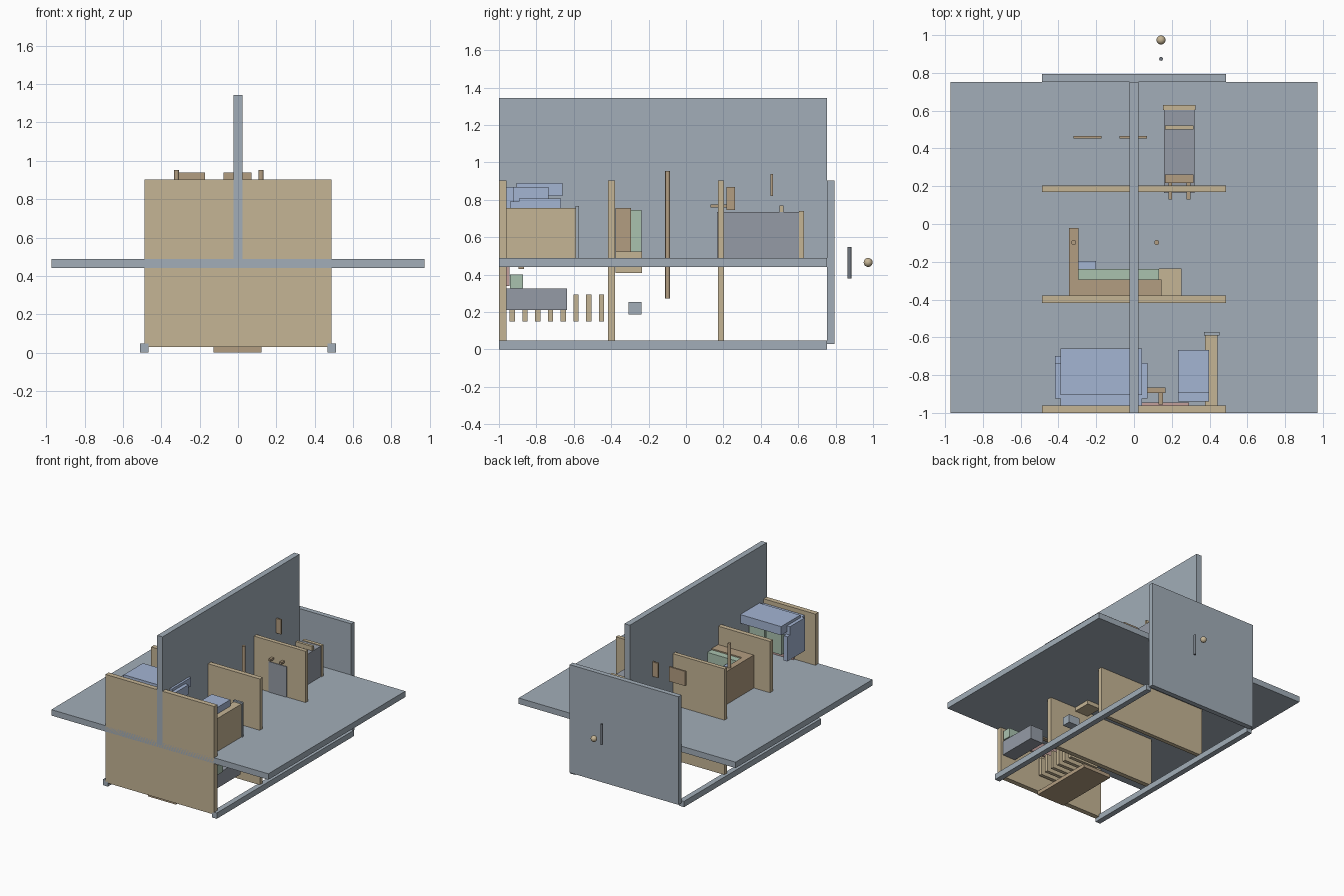
import bpy, math

COLOURS = {
    "slate": (0.36, 0.42, 0.48, 1), "tan": (0.56, 0.46, 0.30, 1),
    "brown": (0.45, 0.34, 0.22, 1), "dark": (0.17, 0.19, 0.22, 1),
    "blue": (0.37, 0.46, 0.65, 1), "green": (0.40, 0.54, 0.43, 1),
    "red": (0.55, 0.35, 0.33, 1), "grey": (0.30, 0.33, 0.38, 1),
}
MATS = {}
for key, rgba in COLOURS.items():
    MATS[key] = bpy.data.materials.new(key)
    MATS[key].diffuse_color = rgba


def box(name, colour, x, y, z):
    """Box from (min, max) pairs on each axis."""
    bpy.ops.mesh.primitive_cube_add(size=1)
    ob = bpy.context.object
    ob.name = name
    ob.location = [(a + b) / 2 for a, b in (x, y, z)]
    ob.scale = [b - a for a, b in (x, y, z)]
    bpy.ops.object.transform_apply(location=False, rotation=False, scale=True)
    ob.data.materials.append(MATS[colour])
    return ob


def rod(name, colour, x, y, z, radius):
    bpy.ops.mesh.primitive_cylinder_add(vertices=16, radius=radius, depth=z[1] - z[0],
                                        location=(x, y, (z[0] + z[1]) / 2))
    ob = bpy.context.object
    ob.name = name
    ob.data.materials.append(MATS[colour])
    bpy.ops.object.shade_smooth_by_angle()


# House shell
box("upper_floor", "slate", (-0.972, 0.972), (-1, 0.753), (0.44, 0.488))
box("spine_wall", "slate", (-0.024, 0.024), (-1, 0.753), (0.46, 1.343))
for side in (-1, 1):
    box("base_rail", "slate", (side * 0.488 - 0.022, side * 0.488 + 0.022), (-1, 0.753), (0, 0.047))
box("back_wall", "slate", (-0.487, 0.487), (0.753, 0.793), (0.028, 0.903))
for y0, y1 in ((-1, -0.96), (-0.417, -0.379), (0.17, 0.203)):
    box("cross_wall", "tan", (-0.487, 0.487), (y0, y1), (0.028 if y0 == -1 else 0.045, 0.903))

# Lower front room: step board, slats, bench
box("step_board", "brown", (-0.128, 0.122), (-0.97, -0.43), (0, 0.03))
for i in range(8):
    y = -0.929 + i * 0.0681
    box("slat", "tan", (-0.13, 0.13), (y - 0.014, y + 0.014), (0.15, 0.293))
box("low_bench", "grey", (0.35, 0.467), (-0.962, -0.637), (0.21, 0.325))
box("bench_cushion", "green", (0.37, 0.478), (-0.942, -0.872), (0.325, 0.40))
box("small_box", "slate", (0.33, 0.43), (-0.308, -0.237), (0.187, 0.254))

# Upper front room, right side
box("cabinet", "tan", (0.375, 0.443), (-0.962, -0.585), (0.488, 0.755))
box("cabinet_end", "slate", (0.37, 0.452), (-0.59, -0.572), (0.488, 0.767))
box("cabinet_cushion", "blue", (0.232, 0.398), (-0.892, -0.667), (0.755, 0.808))
box("cushion_back", "blue", (0.232, 0.398), (-0.94, -0.885), (0.755, 0.79))
box("wall_panel", "red", (-0.30, 0.29), (-0.962, -0.945), (0.34, 0.55))
box("stand_bar", "brown", (0.072, 0.167), (-0.895, -0.865), (0.43, 0.65))
box("stand_arm", "brown", (0.13, 0.153), (-0.955, -0.89), (0.60, 0.63))

# Upper front room, left side: canopy seat
box("canopy_lower", "blue", (-0.417, 0.072), (-0.925, -0.735), (0.79, 0.868))
box("canopy_upper", "blue", (-0.39, 0.042), (-0.905, -0.66), (0.82, 0.89))
box("canopy_back", "blue", (-0.39, 0.042), (-0.962, -0.90), (0.755, 0.868))
box("canopy_side", "blue", (-0.417, -0.385), (-0.925, -0.70), (0.60, 0.80))
for x in (-0.26, -0.11):
    box("seat_cushion", "green", (x - 0.07, x + 0.07), (-0.92, -0.75), (0.61, 0.79))

# Middle room: bunk and poles
box("bunk_end", "brown", (-0.343, -0.295), (-0.378, -0.022), (0.488, 0.755))
box("bunk_back", "brown", (-0.295, 0.145), (-0.378, -0.293), (0.488, 0.755))
box("bunk_mattress", "green", (-0.295, 0.132), (-0.293, -0.238), (0.52, 0.745))
box("bunk_pillow", "blue", (-0.295, -0.20), (-0.238, -0.195), (0.50, 0.70))
box("bunk_step", "tan", (0.132, 0.252), (-0.378, -0.235), (0.408, 0.523))
for x in (-0.32, 0.12):
    rod("pole", "brown", x, -0.098, (0.273, 0.953), 0.013)

# Rear room: stove with pegs, framed pictures
box("stove", "grey", (0.158, 0.32), (0.165, 0.607), (0.488, 0.735))
box("stove_end", "tan", (0.154, 0.326), (0.603, 0.63), (0.488, 0.74))
box("stove_rail", "tan", (0.165, 0.315), (0.50, 0.522), (0.735, 0.77))
box("stove_hood", "brown", (0.165, 0.315), (0.217, 0.262), (0.745, 0.868))
for x in (0.192, 0.288):
    box("peg", "brown", (x - 0.01, x + 0.01), (0.13, 0.217), (0.76, 0.776))
for x in (-0.246, -0.003):
    box("picture_frame", "brown", (x - 0.073, x + 0.073), (0.452, 0.466), (0.82, 0.938))

# Door handle and knob behind the back wall
rod("handle", "dark", 0.143, 0.874, (0.38, 0.547), 0.01)
bpy.ops.mesh.primitive_uv_sphere_add(segments=24, ring_count=12, radius=0.024,
                                     location=(0.143, 0.974, 0.465))
knob = bpy.context.object
knob.name = "knob"
knob.data.materials.append(MATS["tan"])
bpy.ops.object.shade_smooth_by_angle()
